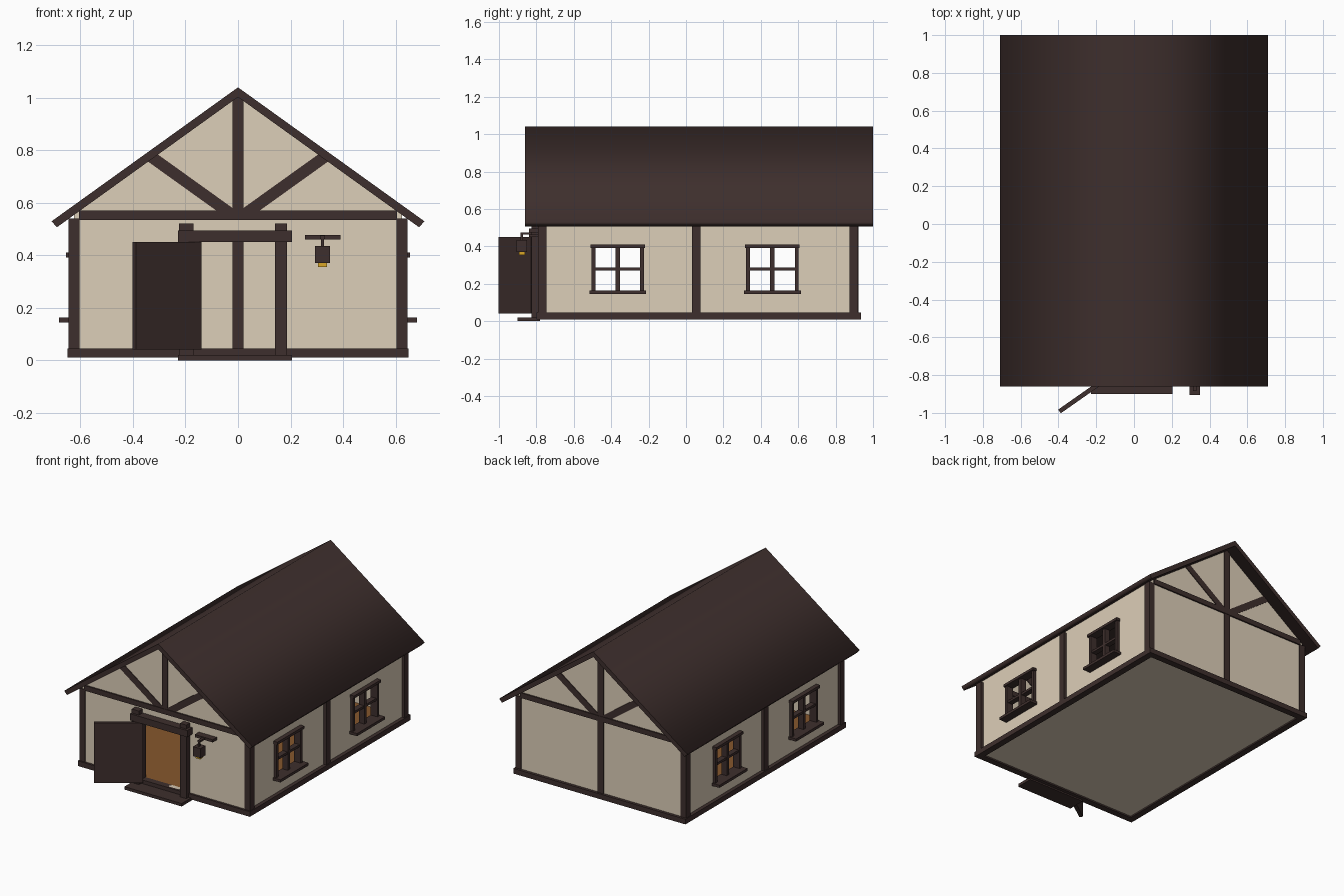
import bpy
from math import radians, atan2, hypot

if "Cube" in bpy.data.objects:
    bpy.data.objects.remove(bpy.data.objects["Cube"])


def material(name, rgb):
    m = bpy.data.materials.new(name)
    m.diffuse_color = (*rgb, 1)
    m.use_nodes = True
    m.node_tree.nodes["Principled BSDF"].inputs["Base Color"].default_value = m.diffuse_color
    return m


TIMBER = material("dark_timber", (0.048, 0.028, 0.026))
PLASTER = material("plaster", (0.72, 0.62, 0.48))
BOARDS = material("floor_boards", (0.24, 0.095, 0.026))
GLOW = material("lamp_glow", (0.7, 0.38, 0.02))


def box(name, x, y, z, mat=TIMBER, rot=(0, 0, 0)):
    """Box from (min, max) ranges, optionally turned about its centre."""
    lo, hi = zip(x, y, z)
    bpy.ops.mesh.primitive_cube_add(size=1, location=[(a + b) / 2 for a, b in zip(lo, hi)], rotation=rot)
    ob = bpy.context.object
    ob.name = name
    ob.scale = [b - a for a, b in zip(lo, hi)]
    bpy.ops.object.transform_apply(location=False, rotation=False, scale=True)
    ob.data.materials.append(mat)
    return ob


def panel(name, outlines, thick, loc, rot, mat):
    """Extruded flat outline; further outlines are holes."""
    cu = bpy.data.curves.new(name, 'CURVE')
    cu.dimensions = '2D'
    cu.fill_mode = 'BOTH'
    cu.extrude = thick / 2
    for pts in outlines:
        s = cu.splines.new('POLY')
        s.points.add(len(pts) - 1)
        for p, (u, v) in zip(s.points, pts):
            p.co = (u, v, 0, 1)
        s.use_cyclic_u = True
    cu.materials.append(mat)
    ob = bpy.data.objects.new(name, cu)
    bpy.context.collection.objects.link(ob)
    ob.location, ob.rotation_euler = loc, rot
    bpy.ops.object.select_all(action='DESELECT')
    ob.select_set(True)
    bpy.context.view_layer.objects.active = ob
    bpy.ops.object.convert(target='MESH')
    return bpy.context.object


def rect(u0, u1, v0, v1):
    return [(u0, v0), (u1, v0), (u1, v1), (u0, v1)]


FACE_FRONT = (radians(90), 0, 0)
FACE_SIDE = (radians(90), 0, radians(90))
WINDOWS = (-0.365, 0.462)
FRONT, BACK = -0.77, 0.90

# Roof
roof = [(0, 1.04), (-0.71, 0.53), (-0.69, 0.507), (0, 1.003), (0.69, 0.507), (0.71, 0.53)]
panel("roof", [roof], 1.86, (0, 0.07, 0), FACE_FRONT, TIMBER)

# Plaster walls
gable = [(-0.625, 0.03), (0.625, 0.03), (0.625, 0.56), (0, 1.01), (-0.625, 0.56)]
door_hole = rect(-0.175, 0.145, 0.045, 0.455)
panel("front_wall", [gable, door_hole], 0.03, (0, FRONT, 0), FACE_FRONT, PLASTER)
panel("back_wall", [gable], 0.03, (0, BACK, 0), FACE_FRONT, PLASTER)
holes = [rect(c - 0.135, c + 0.135, 0.155, 0.40) for c in WINDOWS]
for s, side in ((-1, "left"), (1, "right")):
    panel(side + "_wall", [rect(FRONT, BACK, 0.03, 0.56)] + holes, 0.03, (s * 0.61, 0, 0), FACE_SIDE, PLASTER)

# Floor
box("floor_base", (-0.62, 0.62), (-0.78, 0.91), (0.02, 0.035), PLASTER)
box("floor", (-0.6, 0.6), (-0.76, 0.89), (0.034, 0.045), BOARDS)

# Ground sills, posts and windows on both sides
for s, side in ((-1, "left"), (1, "right")):
    def out(a, b):
        return tuple(sorted((s * a, s * b)))
    box(side + "_ground_sill", out(0.605, 0.65), (-0.80, 0.935), (0.01, 0.045))
    for y, place in ((-0.768, "front"), (0.055, "middle"), (0.897, "back")):
        box(f"{side}_{place}_post", out(0.603, 0.645), (y - 0.023, y + 0.023), (0.04, 0.54))
    for i, c in enumerate(WINDOWS):
        n = f"{side}_window_{i + 1}_"
        box(n + "sill", out(0.595, 0.682), (c - 0.152, c + 0.152), (0.145, 0.163))
        box(n + "head", out(0.595, 0.655), (c - 0.146, c + 0.146), (0.392, 0.41))
        for t in (-1, 1):
            j = c + t * 0.13
            box(n + "jamb", out(0.595, 0.645), (j - 0.01, j + 0.01), (0.16, 0.395))
        box(n + "mullion", out(0.60, 0.64), (c - 0.012, c + 0.012), (0.16, 0.395))
        box(n + "crossbar", out(0.60, 0.637), (c - 0.125, c + 0.125), (0.272, 0.288))

# Timber framing of both gable ends
for y, end in ((FRONT, "front"), (BACK, "back")):
    span = (y - 0.022, y + 0.022)
    sill = (-0.80, -0.755) if end == "front" else (0.89, 0.935)
    box(end + "_ground_sill", (-0.607, 0.607), sill, (0.01, 0.045))
    box(end + "_tie_beam", (-0.605, 0.605), (y - 0.025, y + 0.025), (0.535, 0.57))
    box(end + "_king_post", (-0.021, 0.021), span, (0.56, 1.01))
    for s in (-1, 1):
        dx, dz = 0.30, 0.215
        h = hypot(dx, dz) / 2
        cx = s * 0.18
        box(end + "_brace", (cx - h, cx + h), (y - 0.02, y + 0.02), (0.6455, 0.6895), rot=(0, -s * atan2(dz, dx), 0))
box("back_middle_post", (-0.021, 0.021), (BACK - 0.022, BACK + 0.022), (0.04, 0.54))

# Door surround, step and open door
for x in ((-0.225, -0.17), (0.14, 0.187)):
    box("door_post", x, (-0.825, -0.75), (0.02, 0.522))
box("door_lintel", (-0.228, 0.205), (-0.84, -0.752), (0.45, 0.495))
box("door_step", (-0.228, 0.205), (-0.90, -0.78), (0.0, 0.02))
box("door", (-0.422, -0.118), (-0.917, -0.893), (0.042, 0.45), rot=(0, 0, radians(35)))

# Hanging lamp
box("lamp_wall_bar", (0.255, 0.39), (-0.83, -0.78), (0.46, 0.478))
box("lamp_arm", (0.313, 0.331), (-0.885, -0.78), (0.463, 0.475))
box("lamp_hook", (0.316, 0.328), (-0.884, -0.872), (0.43, 0.468))
box("lamp_body", (0.294, 0.35), (-0.905, -0.85), (0.37, 0.435))
box("lamp_light", (0.305, 0.339), (-0.894, -0.861), (0.355, 0.372), GLOW)
